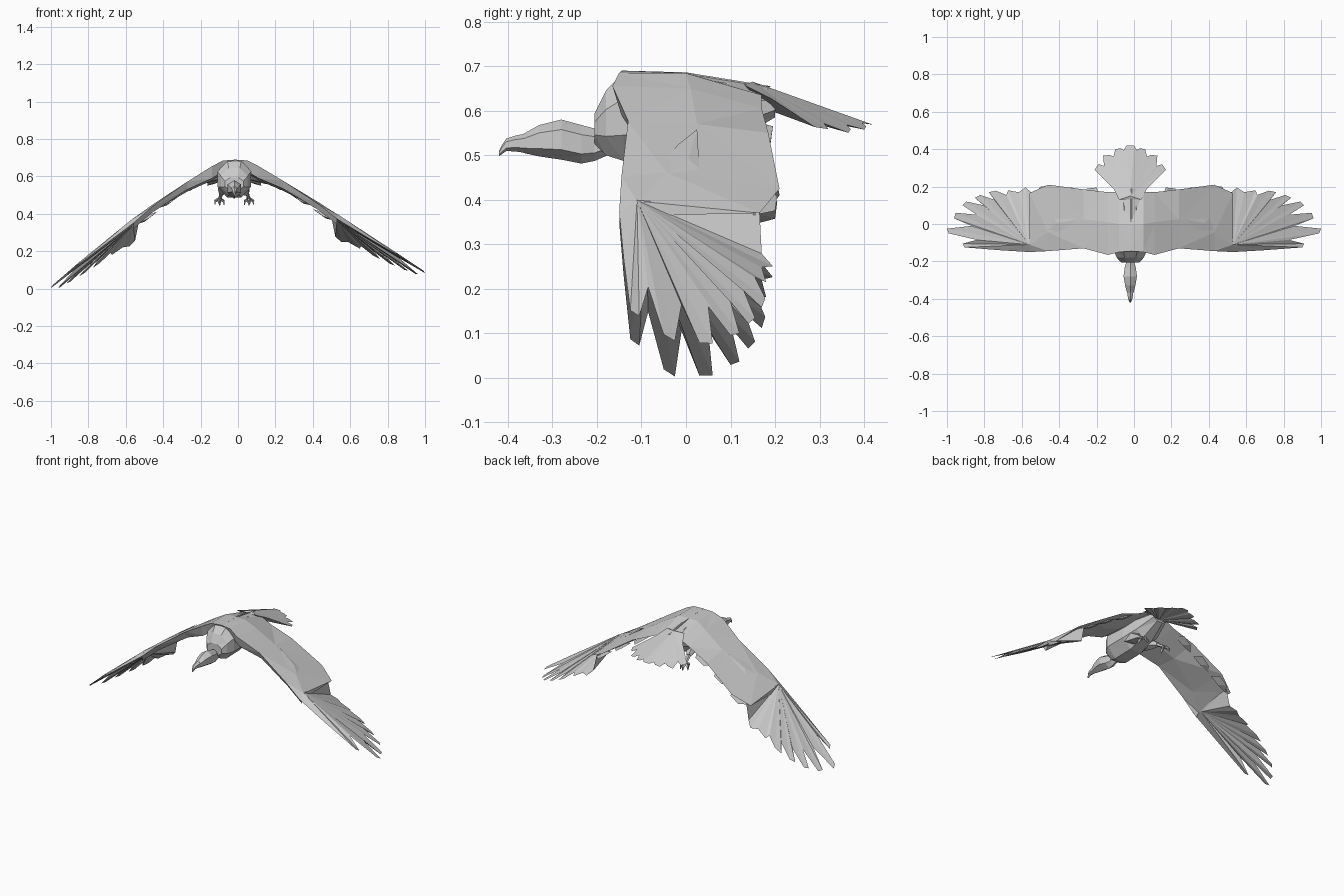
import bpy, bmesh
from math import sin, cos, pi
from mathutils import Vector

if "Cube" in bpy.data.objects:
    bpy.data.objects.remove(bpy.data.objects["Cube"])

CX = -0.02  # body centre line


def make(name, verts, faces):
    bm = bmesh.new()
    vs = [bm.verts.new(v) for v in verts]
    for f in faces:
        bm.faces.new([vs[i] for i in f])
    bmesh.ops.triangulate(bm, faces=[f for f in bm.faces if len(f.verts) == 4])
    bmesh.ops.recalc_face_normals(bm, faces=bm.faces)
    me = bpy.data.meshes.new(name)
    bm.to_mesh(me)
    bm.free()
    ob = bpy.data.objects.new(name, me)
    bpy.context.collection.objects.link(ob)
    return ob


def loft(name, rings):
    """Skin a row of equal rings and cap both ends."""
    n = len(rings[0])
    verts = [p for r in rings for p in r]
    faces = [(k * n + i, k * n + (i + 1) % n, (k + 1) * n + (i + 1) % n, (k + 1) * n + i)
             for k in range(len(rings) - 1) for i in range(n)]
    faces += [tuple(range(n)), tuple(range(len(verts) - n, len(verts)))]
    return make(name, verts, faces)


def fan(name, top, bottom, outline):
    """Thin feather shell: an upper and a lower fan sharing one outline."""
    n = len(outline)
    faces = []
    for i in range(n):
        j = (i + 1) % n
        faces += [(n, i, j), (n + 1, j, i)]
    return make(name, list(outline) + [top, bottom], faces)


def hull(name, sections, sides):
    """Sections across y: (y, half width, top z, bottom z)."""
    rings = []
    for y, w, t, b in sections:
        rings.append([(CX + w * cos(2 * pi * (i + .5) / sides) / cos(pi / sides), y,
                       (t + b) / 2 + (t - b) / 2 * sin(2 * pi * (i + .5) / sides) / cos(pi / sides))
                      for i in range(sides)])
    return loft(name, rings)


def tube(name, path, sides=5):
    """Tapered limb along (x, y, z, radius) points."""
    rings = []
    for k, p in enumerate(path):
        a, b = path[max(k - 1, 0)], path[min(k + 1, len(path) - 1)]
        q = (Vector(b[:3]) - Vector(a[:3])).to_track_quat('Z', 'Y')
        rings.append([Vector(p[:3]) + q @ Vector((p[3] * cos(2 * pi * i / sides),
                                                  p[3] * sin(2 * pi * i / sides), 0))
                      for i in range(sides)])
    return loft(name, rings)


def left(p):
    """Carry a right-wing point to the left wing, which droops a little more."""
    x, y, z = p
    return (-(x + 0.03 * min(1, (1 - x) * 2.2)), y, z - 0.08 * x * x)


# Body
hull("body", [(-.205, .05, .595, .525), (-.18, .072, .645, .50), (-.14, .09, .685, .487),
              (-.01, .09, .68, .49), (.09, .075, .662, .52), (.2, .045, .64, .585)], 8)

# Neck, head and hooked beak
hull("neck_and_head", [(-.15, .035, .565, .515), (-.205, .022, .555, .492), (-.235, .03, .562, .487),
                       (-.28, .036, .574, .496), (-.33, .027, .563, .502), (-.365, .018, .545, .508)], 6)
hull("beak", [(-.36, .017, .546, .508), (-.385, .014, .541, .511), (-.404, .01, .535, .511),
              (-.414, .006, .52, .503), (-.42, .003, .508, .499)], 6)

# Inner wing: stations of (x, lead y, lead z, mid y, mid z, trail y, trail z), top meeting over the back
inner = [(CX, -.145, .69, 0, .686, .19, .655), (.05, -.15, .685, 0, .684, .17, .635),
         (.11, -.165, .655, .01, .65, .17, .605), (.24, -.13, .577, .025, .57, .185, .55),
         (.43, -.145, .452, -.045, .462, .21, .425), (.53, -.15, .372, -.11, .397, .165, .37)]
thick = [.05, .06, .065, .042, .032, .03]
wing_rings = [[(x, ly, lz), (x, my, mz), (x, ty, tz), (x, my, mz - h * 1.1), (x, ly + .02, lz - h)]
              for (x, ly, lz, my, mz, ty, tz), h in zip(inner, thick)]

# Outer wing outline as (x, y, drop below the feather plane): leading edge, fingers, trailing edge
plan = [(.53, -.15, .039), (.7, -.14, .04), (.9, -.125, .035), (.91, -.105, .035), (.83, -.085, .01),
        (.99, -.05, .01), (1, -.025, .01), (.86, -.01, .005), (.96, .03, .018), (.95, .06, .015),
        (.83, .05, .005), (.91, .10, .006), (.89, .12, .006), (.79, .10, 0), (.84, .14, .006),
        (.81, .155, .006), (.73, .13, 0), (.76, .17, .006), (.72, .178, .006), (.66, .155, .002),
        (.65, .18, .01), (.59, .17, .015), (.55, .195, .027), (.52, .17, .025), (.5, .165, -.06)]
outer = [(x, y, .397 - .583 * (x - .53) - .353 * (y + .11) - d) for x, y, d in plan]
wrist_top, wrist_low = (.53, -.11, .399), (.53, -.09, .362)

# Overlapping small feathers along the trailing edge: (x, y, z) of each root
tufts = [(.2, .14, .565), (.33, .14, .49), (.45, .15, .41)]

for side, fn in (("right", lambda p: p), ("left", left)):
    loft(side + "_inner_wing", [[fn(p) for p in r] for r in wing_rings])
    fan(side + "_outer_wing", fn(wrist_top), fn(wrist_low), [fn(p) for p in outer])
    # Raised fold between shoulder and wrist
    fan(side + "_wing_fold", fn((.38, .005, .492)), fn((.4, -.02, .45)),
        [fn(p) for p in ((.53, -.11, .398), (.4, .03, .47), (.27, .025, .558), (.33, -.02, .522))])
    for k, (x, y, z) in enumerate(tufts):
        fan(f"{side}_wing_tuft_{k + 1}", fn((x, y, z)), fn((x, y, z - .02)),
            [fn(p) for p in ((x - .05, y, z + .015), (x - .03, y + .055, z),
                             (x + .02, y + .05, z - .035), (x + .06, y, z - .045))])

# Tail fan, sloping to both sides
half = [(.06, .13), (.09, .19), (.19, .29), (.17, .32), (.14, .31), (.145, .365), (.11, .37),
        (.09, .36), (.08, .4), (.05, .405), (.035, .395), (.02, .42)]
half = [(x, y, .655 - .35 * (y - .19) - .3 * x) for x, y in half]
outline = [(CX + x, y, z) for x, y, z in half] + [(CX - x, y, z) for x, y, z in reversed(half)]
fan("tail", (CX, .15, .665), (CX, .19, .6), outline)

# Legs tucked back, each with three front toes and a hind toe
for side, s in (("right", 1), ("left", -1)):
    def at(x, y, z, r):
        return (CX + s * x, y, z, r)
    tube(side + "_thigh", [at(.045, -.01, .55, .038), at(.055, .05, .53, .033), at(.068, .1, .51, .014)])
    tube(side + "_shank", [at(.068, .09, .515, .013), at(.073, .12, .495, .009), at(.078, .145, .48, .011)])
    for k, (dx, dy, dz) in enumerate([(-.022, .015, -.02), (0, .025, -.022), (.024, .012, -.018),
                                      (.004, -.025, -.016)]):
        tube(f"{side}_toe_{k + 1}", [at(.078, .143, .482, .009),
                                     at(.078 + dx, .143 + dy, .479 + dz * .6, .008),
                                     at(.078 + dx * 1.05, .143 + dy * 1.2, .475 + dz * 1.4, .002)], 4)
